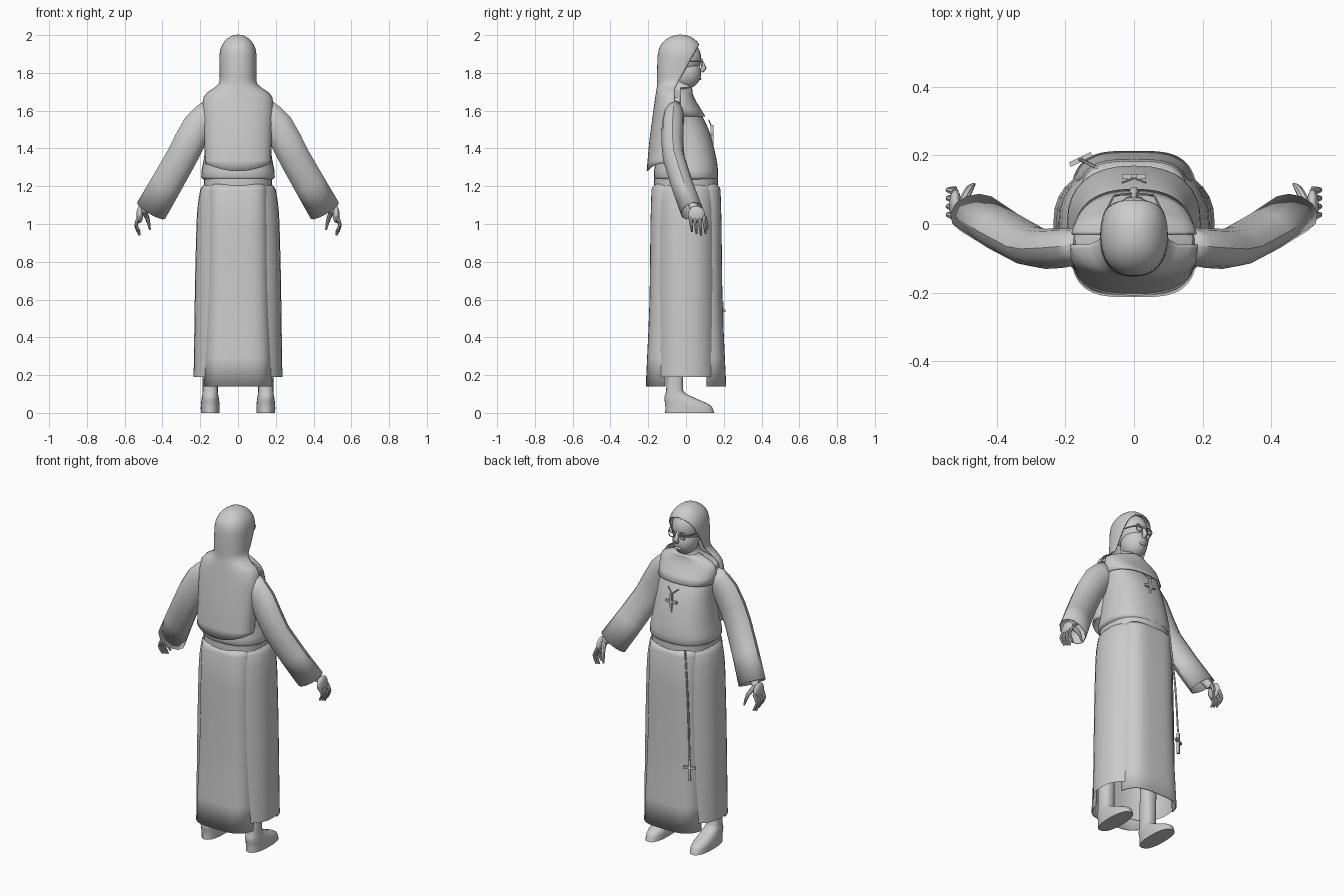
import bpy, bmesh
from math import sin, cos, asin, pi, radians, copysign
from mathutils import Vector, Matrix

if "Cube" in bpy.data.objects:
    bpy.data.objects.remove(bpy.data.objects["Cube"], do_unlink=True)

tone = (.6, .6, .6, 1)
grey = bpy.data.materials.new("plain grey")
grey.use_nodes = True
grey.diffuse_color = tone
grey.node_tree.nodes["Principled BSDF"].inputs["Base Color"].default_value = tone


def finish(name, bm, thickness=0):
    bmesh.ops.remove_doubles(bm, verts=bm.verts, dist=.0002)
    bmesh.ops.recalc_face_normals(bm, faces=bm.faces)
    mesh = bpy.data.meshes.new(name)
    bm.to_mesh(mesh)
    bm.free()
    mesh.materials.append(grey)
    part = bpy.data.objects.new(name, mesh)
    bpy.context.collection.objects.link(part)
    if thickness:
        cloth = part.modifiers.new("cloth", 'SOLIDIFY')
        cloth.thickness = thickness
        cloth.offset = 0
    bpy.ops.object.select_all(action='DESELECT')
    part.select_set(True)
    bpy.context.view_layer.objects.active = part
    bpy.ops.object.shade_smooth_by_angle(angle=radians(40))


def smooth(keys, steps=3):
    """Run a smooth curve through the keys, whatever their spacing."""
    points = [Vector(key) for key in keys]
    last = len(points) - 1
    curve = []
    for i in range(last):
        before, start = points[max(i - 1, 0)], points[i]
        end, after = points[i + 1], points[min(i + 2, last)]
        length = (end - start).length
        leave = (end - before) * length / ((start - before).length + length)
        arrive = (after - start) * length / ((after - end).length + length)
        handle, other = start + leave / 3, end - arrive / 3
        for step in range(steps):
            t = step / steps
            first = start.lerp(handle, t)
            middle = handle.lerp(other, t)
            final = other.lerp(end, t)
            curve.append(first.lerp(middle, t).lerp(middle.lerp(final, t), t))
    return curve + [points[-1]]


def skin(name, rows, capped, thickness):
    bm = bmesh.new()
    rows = [[bm.verts.new(point) for point in row] for row in rows]
    for upper, lower in zip(rows, rows[1:]):
        for i in range(len(upper) - 1):
            bm.faces.new((upper[i], upper[i + 1], lower[i + 1], lower[i]))
    if capped:
        bm.faces.new(rows[0][:-1])
        bm.faces.new(rows[-1][:-1])
    finish(name, bm, thickness)


def power(value, exponent):
    return copysign(abs(value) ** exponent, value)


def loft(name, keys, side=0, square=2.4, edge=None, flip=1, hem=0,
         sides=32, capped=False, thickness=0):
    """Skin rings (height, half width, centre y, half depth).
    An edge rule keeps only the cloth behind that y; flip turns it to the front."""
    rows = []
    for z, width, centre, depth in smooth(keys):
        cut = max(-1, min(1, (edge(z) - centre) / depth)) if edge else 1
        opening = asin(power(cut, square / 2))
        row = []
        for i in range(sides + 1):
            angle = pi - opening + (pi + 2 * opening) * i / sides
            across = power(cos(angle), 2 / square)
            along = centre + depth * power(sin(angle), 2 / square)
            row.append(Vector((side + width * across, flip * along, z)))
        rows.append(row)
    for point in rows[-1]:
        point.z += hem * (point.x / width) ** 2
    skin(name, rows, capped, thickness)


def tube(name, keys, flat=1, up=(0, 1, 0), sides=10, capped=True, thickness=0):
    """Skin a limb along points (x, y, z, radius), flattened along the up axis."""
    path = smooth(keys, 2)
    rows = []
    for i, key in enumerate(path):
        ahead, behind = path[min(i + 1, len(path) - 1)], path[max(i - 1, 0)]
        tangent = (ahead - behind).xyz.normalized()
        across = tangent.cross(Vector(up)).normalized()
        other = across.cross(tangent) * flat
        turns = [2 * pi * j / sides for j in range(sides + 1)]
        rows.append([key.xyz + key.w * (across * cos(a) + other * sin(a)) for a in turns])
    skin(name, rows, capped, thickness)


def ellipsoid(name, centre, radii):
    bm = bmesh.new()
    place = Matrix.LocRotScale(Vector(centre), None, Vector(radii))
    bmesh.ops.create_uvsphere(bm, u_segments=24, v_segments=16, radius=1, matrix=place)
    finish(name, bm)


def cross(name, centre, turn=0, reach=.07, bar=.014):
    """A long upright with a short crossbar above its middle."""
    bm = bmesh.new()
    place = Matrix.Translation(centre) @ Matrix.Rotation(turn, 4, 'Z')
    for drop, size in ((0, (reach, bar, bar)), (-bar, (bar, bar, 2 * reach - bar))):
        box = place @ Matrix.LocRotScale(Vector((0, 0, drop)), None, Vector(size))
        bmesh.ops.create_cube(bm, size=1, matrix=box)
    finish(name, bm)


# Tunic skirt, belt and upper body
loft("tunic_skirt", [(1.22, .17, 0, .15), (1.18, .2, 0, .165), (1, .22, 0, .17),
                     (.19, .235, 0, .175)])
loft("belt", [(1.2, .18, 0, .17), (1.24, .18, 0, .17)], capped=True)
loft("upper_body", [(1.23, .17, 0, .15), (1.25, .195, 0, .17), (1.35, .18, 0, .16),
                    (1.5, .165, -.02, .14), (1.6, .17, -.04, .11), (1.67, .17, -.05, .08),
                    (1.72, .06, -.03, .06), (1.8, .05, -.03, .05)], capped=True)

# Long hanging panels, one in front and one behind
for name, flip in (("front_panel", -1), ("back_panel", 1)):
    loft(name, [(1.21, .15, 0, .16), (1.18, .16, 0, .18), (.6, .17, 0, .19), (.14, .185, 0, .21)],
         square=3.6, edge=lambda z: -.11, flip=flip, thickness=.006)

# Collar over the upper chest
loft("collar", [(1.72, .065, .03, .06), (1.67, .175, .05, .09), (1.57, .17, .03, .13)],
     edge=lambda z: .03, flip=-1, thickness=.005)

# Head and face
ellipsoid("skull", (0, -.02, 1.88), (.08, .1, .1))
ellipsoid("jaw", (0, 0, 1.8), (.07, .08, .085))
ellipsoid("mouth", (0, .075, 1.77), (.025, .006, .008))
tube("nose", [(0, .07, 1.88, .006), (0, .095, 1.825, .014), (0, .08, 1.81, .01)], up=(1, 0, 0))

# Veil draped over head, shoulders and back, cut away along the face
dome = [(1.89 + .11 * cos(t), .095 * sin(t), -.03, .117 * sin(t))
        for t in (.001, .3, .6, .9, 1.2, pi / 2)]
loft("veil", dome + [(1.8, .095, -.04, .11), (1.74, .1, -.05, .1), (1.67, .18, -.06, .1),
                     (1.45, .175, -.1, .09), (1.28, .17, -.12, .085)],
     square=2.3, edge=lambda z: max(-.06, .08 - .55 * (1.97 - z)), hem=.04, thickness=.006)

# Eyeglasses, arms, hands, legs and shoes
wire = .003
for name, s in (("left", 1), ("right", -1)):
    rim = [2 * pi * i / 12 for i in range(13)]
    tube(name + "_glasses_rim", [(s * .035 + .02 * cos(a), .085, 1.855 + .02 * sin(a), wire)
                                 for a in rim], sides=6)
    tube(name + "_glasses_arm", [(0, .088, 1.86, wire), (s * .06, .08, 1.86, wire),
                                 (s * .09, 0, 1.86, wire)], up=(0, 0, 1), sides=6)
    tube(name + "_sleeve", [(s * .13, -.06, 1.6, .07), (s * .21, -.07, 1.52, .08),
                            (s * .3, -.065, 1.35, .08), (s * .46, .03, 1.07, .084)],
         flat=.7, sides=12, capped=False, thickness=.004)
    tube(name + "_forearm", [(s * .36, -.03, 1.25, .035), (s * .5, .05, 1.07, .022)])
    ellipsoid(name + "_palm", (s * .52, .055, 1.05), (.018, .045, .045))
    for i, finger in enumerate(("little", "ring", "middle", "index")):
        root = .022 + .024 * i
        length = .1 - .01 * abs(i - 2)
        tube(f"{name}_{finger}_finger",
             [(s * (.52 + .02 * sin(pi * t)), root + .01 * t, 1.04 - length * t, .011 - .005 * t)
              for t in (0, .5, 1)], sides=8)
    tube(name + "_thumb", [(s * .5, .06, 1.07, .014), (s * .48, .1, 1.03, .012),
                           (s * .466, .115, .97, .005)], sides=8)
    loft(name + "_leg_and_shoe", [(0, .05, .02, .13), (.04, .05, .01, .12), (.08, .045, -.035, .08),
                                  (.12, .04, -.06, .045), (.6, .05, -.04, .05)],
         side=s * .147, sides=20, capped=True)

# Chest cross on its cord, and the cross hanging from the belt
cross("chest_cross", (0, .138, 1.475))
for name, s in (("left", 1), ("right", -1)):
    tube(name + "_chest_cord", [(0, .134, 1.52, wire), (s * .035, .12, 1.55, wire)], sides=6)
tube("belt_cord", [(-.11, .165, 1.22, .005), (-.14, .18, .9, .005), (-.155, .187, .6, .005)])
cross("belt_cross", (-.155, .188, .54), turn=.45)
